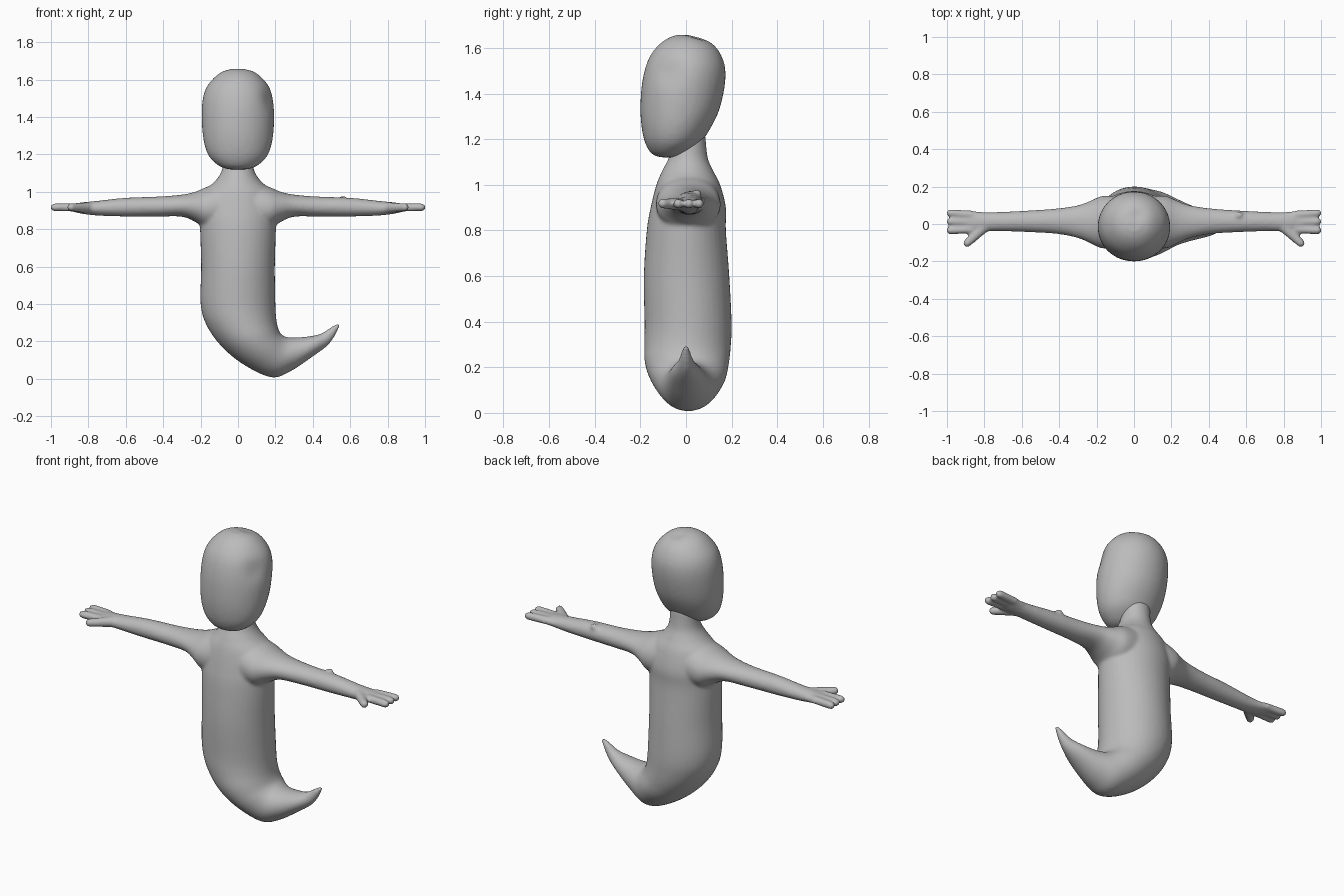
import bpy, bmesh, math
from mathutils import Vector

if "Cube" in bpy.data.objects:
    bpy.data.objects.remove(bpy.data.objects["Cube"])

clay = bpy.data.materials.new("grey_clay")
clay.diffuse_color = (0.5, 0.5, 0.5, 1)
clay.use_nodes = True
clay.node_tree.nodes["Principled BSDF"].inputs["Base Color"].default_value = clay.diffuse_color


def smooth_rows(rows, steps=5):
    """Catmull-Rom interpolation of rows of numbers."""
    out = []
    for i in range(len(rows) - 1):
        p0, p1 = rows[max(i - 1, 0)], rows[i]
        p2, p3 = rows[i + 1], rows[min(i + 2, len(rows) - 1)]
        for s in range(steps):
            t = s / steps
            out.append([b + 0.5 * t * (c - a + t * (2 * a - 5 * b + 4 * c - d + t * (3 * (b - c) + d - a)))
                        for a, b, c, d in zip(p0, p1, p2, p3)])
    out.append(list(rows[-1]))
    return out


def loft(bm, rings, n=40):
    """Skin ellipses given as (centre, half-axis u, half-axis v)."""
    prev = None
    for k, (c, u, v) in enumerate(rings):
        ring = [bm.verts.new(c + u * math.cos(2 * math.pi * i / n) + v * math.sin(2 * math.pi * i / n))
                for i in range(n)]
        if prev:
            for i in range(n):
                j = (i + 1) % n
                bm.faces.new((prev[i], prev[j], ring[j], ring[i]))
        if k in (0, len(rings) - 1):
            bm.faces.new(ring)
        prev = ring


def rod(bm, a, b, ra, rb):
    """Round-ended tapered rod."""
    a, b = Vector(a), Vector(b)
    d = (b - a).normalized()
    u = d.cross(Vector((0, 0, 1))).normalized()
    v = d.cross(u)
    rings = [(a, u * ra, v * ra)]
    for i in range(6):
        t = i / 6 * math.pi / 2 + 0.02 * i
        rings.append((b - d * rb * (1 - math.sin(t)), u * rb * math.cos(t), v * rb * math.cos(t)))
    loft(bm, rings, 16)


def finish(bm, name, voxel, iterations):
    bmesh.ops.recalc_face_normals(bm, faces=bm.faces)
    me = bpy.data.meshes.new(name)
    bm.to_mesh(me)
    bm.free()
    me.materials.append(clay)
    ob = bpy.data.objects.new(name, me)
    bpy.context.collection.objects.link(ob)
    for p in me.polygons:
        p.use_smooth = True
    if voxel:
        m = ob.modifiers.new("blend", 'REMESH')
        m.mode, m.voxel_size, m.use_smooth_shade = 'VOXEL', voxel, True
        m = ob.modifiers.new("soften", 'SMOOTH')
        m.factor, m.iterations = 0.5, iterations
    return ob


# Torso and curled tail: left x, z, right x, z, front y, back y
torso = [
    (-.075, 1.22, .075, 1.22, -.04, .085), (-.085, 1.12, .085, 1.12, -.075, .095),
    (-.12, 1.06, .12, 1.06, -.105, .12), (-.18, 1.0, .18, 1.0, -.13, .15),
    (-.205, .9, .205, .9, -.155, .175), (-.203, .8, .203, .8, -.172, .175),
    (-.197, .6, .197, .6, -.185, .19), (-.2, .4, .2, .4, -.182, .2),
    (-.165, .28, .205, .32, -.183, .197), (-.08, .165, .215, .27, -.18, .188),
    (.04, .07, .235, .235, -.155, .172), (.18, .008, .27, .222, -.115, .135),
    (.28, .04, .33, .222, -.09, .10), (.4, .12, .41, .232, -.065, .065),
    (.475, .175, .455, .248, -.038, .038), (.515, .225, .49, .272, -.024, .024),
    (.548, .29, .53, .295, -.012, .012)]
body = bmesh.new()
rings = []
for x0, z0, x1, z1, y0, y1 in smooth_rows(torso):
    a, b = Vector((x0, 0, z0)), Vector((x1, 0, z1))
    rings.append(((a + b) / 2 + Vector((0, (y0 + y1) / 2, 0)), (b - a) / 2, Vector((0, (y1 - y0) / 2, 0))))
loft(body, rings)

# Arms: x, bottom z, top z, front y, back y
arm = [(.08, .78, 1.06, -.13, .15), (.17, .80, 1.025, -.13, .15), (.23, .84, 1.0, -.105, .125),
       (.30, .867, .985, -.075, .10), (.42, .868, .975, -.052, .082), (.6, .868, .968, -.042, .07),
       (.75, .873, .952, -.038, .063), (.83, .882, .944, -.045, .065), (.88, .893, .937, -.052, .075),
       (.915, .902, .932, -.045, .07)]
for s in (1, -1):
    loft(body, [(Vector((s * x, (y0 + y1) / 2, (z0 + z1) / 2)), Vector((0, (y1 - y0) / 2, 0)),
                 Vector((0, 0, (z1 - z0) / 2))) for x, z0, z1, y0, y1 in smooth_rows(arm)])
    # Three fingers and a thumb
    for y in (.06, .013, -.036):
        rod(body, (s * .86, y * .8, .917), (s * 1.003, y, .917), .022, .021)
    rod(body, (s * .80, -.015, .915), (s * .908, -.118, .918), .03, .022)
# Small lump on the forearm
rod(body, (.54, .045, .945), (.578, .05, .972), .02, .02)
finish(body, "body_with_arms_and_tail", .009, 6)

# Head: z, front y, back y, half width
head_rows = [(1.12, -.11, -.04, .045), (1.135, -.15, 0, .095), (1.18, -.178, .06, .148),
             (1.24, -.193, .103, .176), (1.32, -.2, .143, .19), (1.42, -.196, .168, .194),
             (1.5, -.182, .173, .188), (1.56, -.16, .158, .168), (1.61, -.123, .125, .128),
             (1.642, -.08, .075, .085), (1.657, -.04, .02, .035)]
head = bmesh.new()
loft(head, [(Vector((0, (y0 + y1) / 2, z)), Vector((w, 0, 0)), Vector((0, (y1 - y0) / 2, 0)))
            for z, y0, y1, w in smooth_rows(head_rows)])
# Shallow dents at the temple and crown
for centre, size, depth in (((.17, -.08, 1.5), .09, .014), ((.02, .05, 1.65), .05, .01)):
    c = Vector(centre)
    for v in head.verts:
        f = math.exp(-((v.co - c).length / size) ** 2 * 2)
        v.co += (Vector((0, 0, 1.4)) - v.co).normalized() * depth * f
finish(head, "head", .012, 4)
